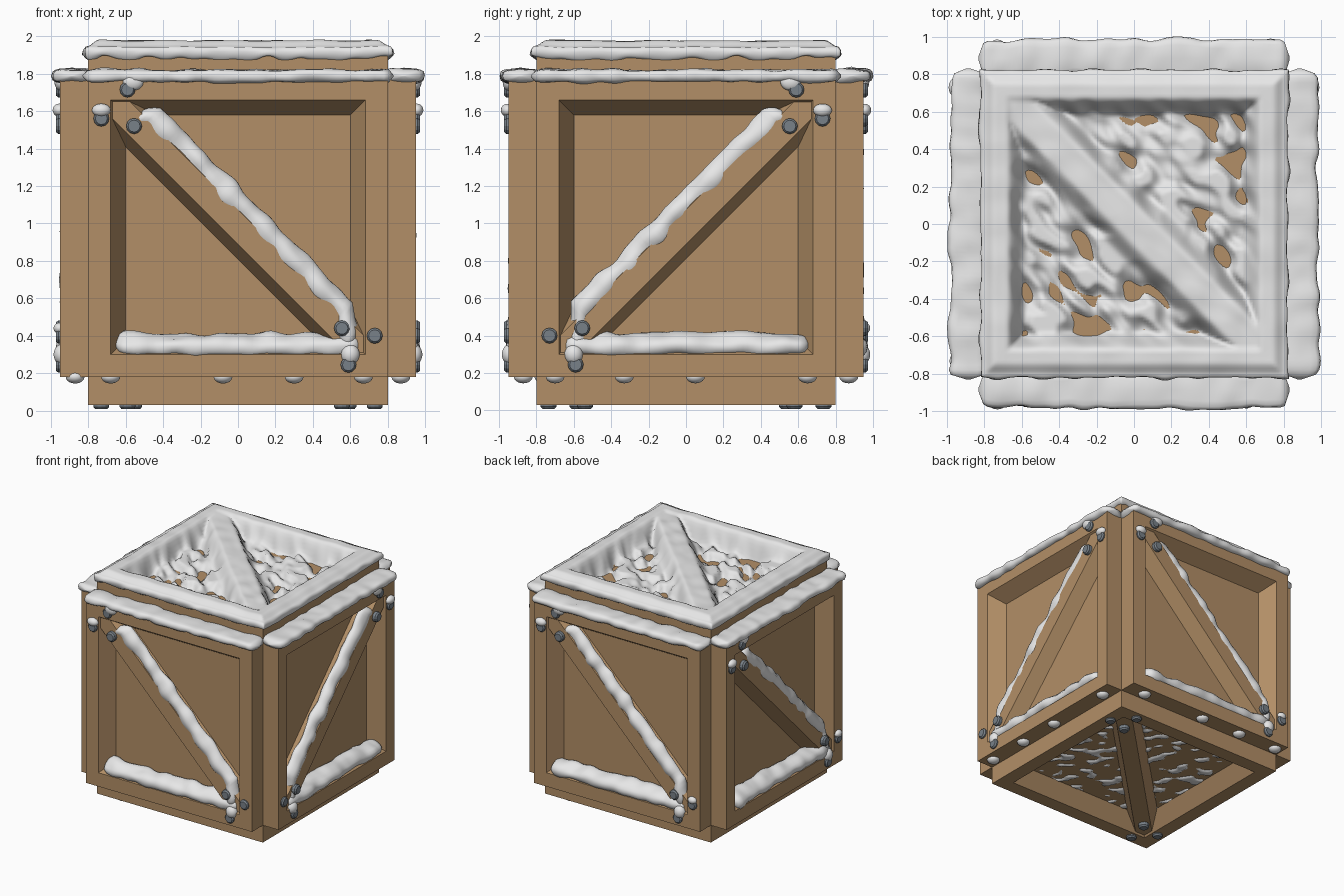
import bpy, bmesh, math
from mathutils import Vector, Matrix, noise

cube = bpy.data.objects.get("Cube")
if cube:
    bpy.data.objects.remove(cube, do_unlink=True)


def material(name, rgb):
    m = bpy.data.materials.new(name)
    m.use_nodes = True
    m.diffuse_color = (*rgb, 1)
    m.node_tree.nodes["Principled BSDF"].inputs["Base Color"].default_value = (*rgb, 1)
    return m


WOOD = material("wood", (0.45, 0.275, 0.135))
SNOW = material("snow", (0.8, 0.8, 0.8))
STEEL = material("steel", (0.19, 0.22, 0.25))

MID = 0.98                      # height of the crate centre
HALF, FACE, PANEL = 0.80, 0.95, 0.82
OPEN, INNER = 0.68, 0.60        # recess opening and panel half sizes
BEAM_TOP, BEAM_BASE = 0.065, 0.125


def finish(bm, name, mat, frame=Matrix(), smooth=False):
    bm.transform(Matrix.Translation((0, 0, MID)) @ frame)
    bmesh.ops.recalc_face_normals(bm, faces=bm.faces)
    me = bpy.data.meshes.new(name)
    bm.to_mesh(me)
    bm.free()
    me.materials.append(mat)
    if smooth:
        me.shade_smooth()
    ob = bpy.data.objects.new(name, me)
    bpy.context.collection.objects.link(ob)
    return ob


def loft(bm, rings, cap_start=True, cap_end=True):
    rows = [[bm.verts.new(p) for p in r] for r in rings]
    n = len(rows[0])
    for a, b in zip(rows, rows[1:]):
        for i in range(n):
            j = (i + 1) % n
            bm.faces.new((a[i], a[j], b[j], b[i]))
    if cap_start:
        bm.faces.new(rows[0])
    if cap_end:
        bm.faces.new(rows[-1])


def side_frame(u, v, n):
    return Matrix((u, v, n)).transposed().to_4x4()


X, Y, Z = Vector((1, 0, 0)), Vector((0, 1, 0)), Vector((0, 0, 1))
SIDES = {"front": side_frame(X, Z, -Y), "right": side_frame(-Y, Z, X),
         "back": side_frame(-X, Z, Y), "left": side_frame(-Y, Z, -X),
         "top": side_frame(X, Y, Z), "bottom": side_frame(X, -Y, -Z)}


# Framed panel with a chamfered recess
def framed_panel(side, frame):
    bm = bmesh.new()
    steps = ((HALF, HALF), (HALF, FACE), (OPEN, FACE), (INNER, PANEL))
    loft(bm, [[(r * a, r * b, n) for a, b in ((-1, -1), (1, -1), (1, 1), (-1, 1))]
              for r, n in steps], cap_start=False)
    finish(bm, side + "_panel", WOOD, frame)


# Diagonal brace with sloping sides, its ends pointed into the recess corners
def brace(side, frame):
    bm = bmesh.new()
    rings = []
    for w, n, reach in ((BEAM_BASE, PANEL - 0.01, INNER), (BEAM_TOP, 0.935, OPEN - 0.01)):
        k = w * math.sqrt(2)
        r = reach
        rings.append([(-r, r, n), (-r, r - k, n), (r - k, -r, n),
                      (r, -r, n), (r, k - r, n), (k - r, r, n)])
    loft(bm, rings)
    finish(bm, side + "_brace", WOOD, frame)


# Domed bolts at both ends of the brace
def bolts(side, frame):
    bm = bmesh.new()
    for s in (-1, 1):
        for u, v in ((0.73, -0.58), (0.59, -0.735), (0.555, -0.54)):
            loft(bm, [[(s * u + r * math.cos(a * math.tau / 12),
                        s * v + r * math.sin(a * math.tau / 12), n) for a in range(12)]
                      for r, n in ((0.042, 0.9), (0.042, 0.96), (0.032, 0.972))])
    finish(bm, side + "_bolts", STEEL, frame)


def bumpy(p, amount, seed, scale=9):
    return amount * noise.noise(Vector(p) * scale + Vector((seed * 7.3, seed * 3.1, seed)))


# Lumpy bar of snow: wide and thin are the half axes of its cross-section
def snow_bar(name, frame, path, wide, thin, seed, round_end=0.06, power=0.8):
    bm = bmesh.new()
    pts = [Vector(p) for p in path]
    samples = []
    for a, b in zip(pts, pts[1:]):
        count = max(2, int((b - a).length / 0.025))
        samples += [a.lerp(b, i / count) for i in range(count)]
    samples.append(pts[-1])
    total = sum((b - a).length for a, b in zip(samples, samples[1:]))
    rings, run = [], 0
    for i, c in enumerate(samples):
        if i:
            run += (c - samples[i - 1]).length
        t = min(1, min(run, total - run) / round_end)
        size = max(0.12, math.sqrt(1 - (1 - t) ** 2))
        ring = []
        for k in range(16):
            a = k * math.tau / 16
            ca, sa = math.cos(a), math.sin(a)
            off = (wide * math.copysign(abs(ca) ** power, ca)
                   + thin * math.copysign(abs(sa) ** power, sa)) * size
            p = c + off
            ring.append(p + off.normalized() * bumpy(p, 0.022, seed) * size)
        rings.append(ring)
    loft(bm, rings)
    finish(bm, name, SNOW, frame, True)


def snow_blobs(name, frame, blobs):
    bm = bmesh.new()
    for u, v, n, a, b, c in blobs:
        bmesh.ops.create_icosphere(bm, subdivisions=3, radius=1, matrix=Matrix.Translation(
            (u, v, n)) @ Matrix.Diagonal((a, b, c, 1)))
    finish(bm, name, SNOW, frame, True)


# Sheet of snow whose low spots dip under the boards and leave holes
def snow_sheet(name, frame, half, cells, height, skirt=None):
    bm = bmesh.new()
    bmesh.ops.create_grid(bm, x_segments=cells, y_segments=cells, size=half)
    rim = [e for e in bm.edges if e.is_boundary]
    for v in bm.verts:
        v.co.z = height(v.co.x, v.co.y)
    for drop, grow in skirt or ():
        new = bmesh.ops.extrude_edge_only(bm, edges=rim)["geom"]
        rim = [g for g in new if isinstance(g, bmesh.types.BMEdge)]
        for v in (g for g in new if isinstance(g, bmesh.types.BMVert)):
            wave = bumpy((v.co.x, v.co.y, 0), 0.03, 4, 8)
            v.co.x *= grow + wave * 0.5
            v.co.y *= grow + wave * 0.5
            v.co.z += drop + wave * 0.4
    finish(bm, name, SNOW, frame, True)


def ramp(x, a, b):
    t = min(1, max(0, (x - a) / (b - a)))
    return t * t * (3 - 2 * t)


def top_height(x, y):
    m = max(abs(x), abs(y))
    d = abs(x + y) / math.sqrt(2)
    rim = ramp(m, 0.57, 0.68)
    beam = 0.93 * (1 - ramp(d, 0.07, 0.18))
    lumps = noise.noise(Vector((x * 10 + y * 3, y * 10 + x * 3, 2.7)))
    floor = PANEL + 0.028 + min(0.03, lumps * 0.1)
    cover = max(rim, beam)
    edge = 0.035 * ramp(m, 0.74, 0.81)
    return floor * (1 - cover) + (0.997 + bumpy((x, y, 0), 0.008, 3, 6)) * cover - edge


def bottom_height(x, y):
    lumps = noise.noise(Vector((x * 12 - y * 3, y * 12 - x * 3, 8.2)))
    return PANEL + max(-0.02, min(0.012, (lumps - 0.2) * 0.1))


for index, (side, frame) in enumerate(SIDES.items()):
    framed_panel(side, frame)
    brace(side, frame)
    bolts(side, frame)
    if side in ("top", "bottom"):
        continue
    # Snow on the ledge above, the recess sill and the upper slope of the brace
    snow_bar(side + "_ledge_snow", frame, [(-0.83, 0.808, 0.885), (0.83, 0.808, 0.885)],
             Vector((0, 0, 0.1)), Vector((0, 0.036, 0)), index, 0.05, 0.6)
    snow_bar(side + "_sill_snow", frame, [(-0.66, -0.625, 0.885), (0.66, -0.625, 0.885)],
             Vector((0, -0.035, 0.07)), Vector((0, 0.045, 0.02)), index + 5)
    slope = Vector((0.036, 0.036, -0.055)) / math.sqrt(2)
    lift = Vector((0.032, 0.032, 0.02))
    snow_bar(side + "_brace_snow", frame,
             [(-0.54, 0.61, 0.9), (-0.46, 0.59, 0.895), (0.57, -0.44, 0.895),
              (0.58, -0.54, 0.9), (0.61, -0.64, 0.91)], slope, lift, index + 9)
    # Snow caps on bolts, a drip under the ledge and lumps under the lower edge
    caps = [(-0.73, 0.625, 0.955, 0.05, 0.035, 0.035), (0.6, -0.68, 0.94, 0.05, 0.055, 0.045),
            (-0.56, 0.775, 0.95, 0.055, 0.045, 0.03)]
    if side in ("back", "left"):
        caps.append((0.73, -0.54, 0.955, 0.04, 0.03, 0.03))
    caps += [(u + 0.03 * index, -0.8, 0.87, 0.05, 0.035, 0.05) for u in (-0.68, -0.08, 0.3, 0.67)]
    snow_blobs(side + "_snow_lumps", frame, caps)

snow_sheet("top_snow", SIDES["top"], 0.815, 110, top_height,
           ((-0.02, 1.008), (-0.03, 1.0), (-0.015, 0.97)))
snow_sheet("bottom_snow_specks", SIDES["bottom"], 0.59, 70, bottom_height)
